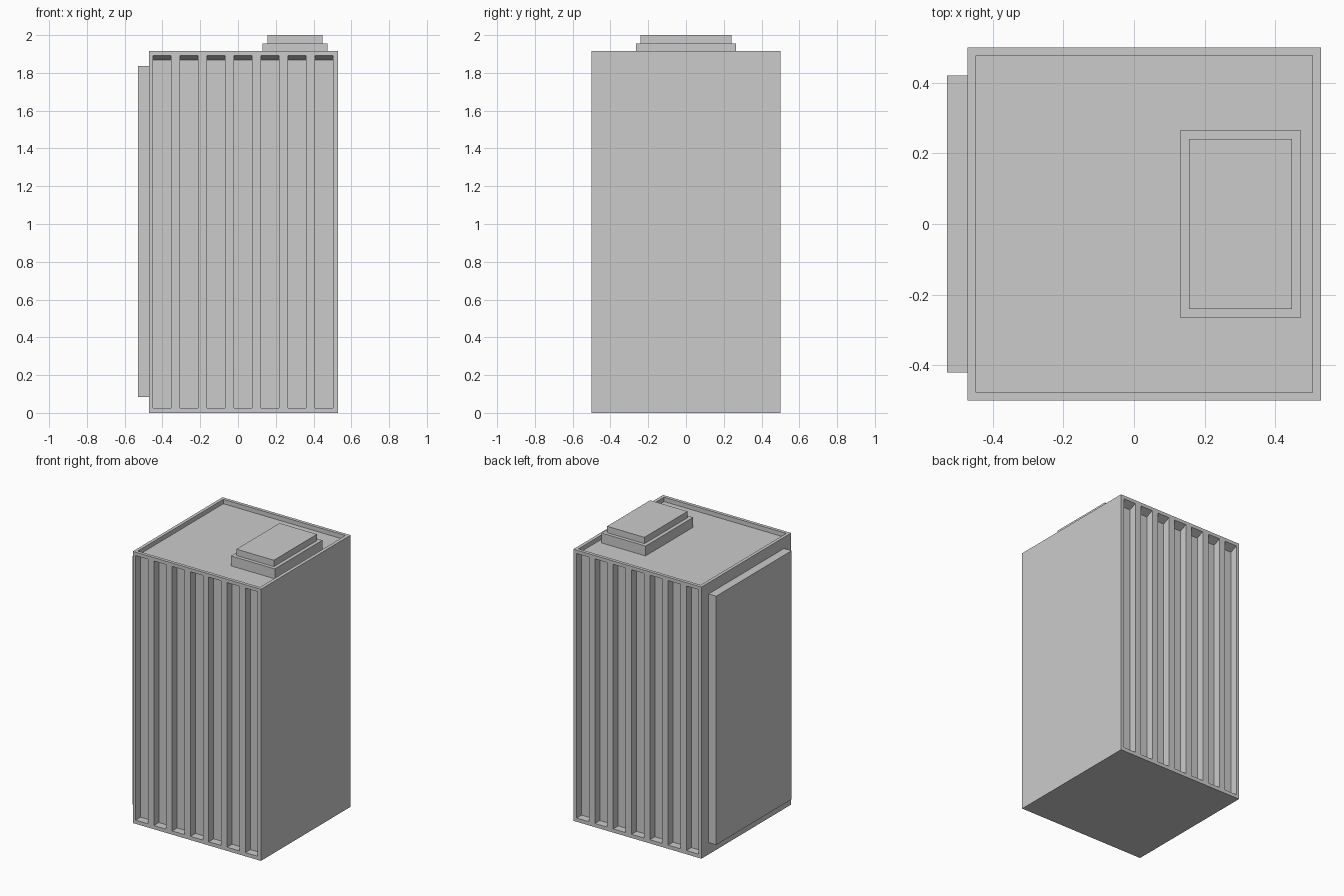
import bpy, bmesh

if "Cube" in bpy.data.objects:
    bpy.data.objects.remove(bpy.data.objects["Cube"])


def prism(bm, profile, x0, x1):
    """Extrude a (y, z) profile along x."""
    a = [bm.verts.new((x0, y, z)) for y, z in profile]
    f = bm.faces.new(a)
    r = bmesh.ops.extrude_face_region(bm, geom=[f])
    for v in r["geom"]:
        if isinstance(v, bmesh.types.BMVert):
            v.co.x = x1


def rect(y, z0, z1):
    return [(-y, z0), (y, z0), (y, z1), (-y, z1)]


def finish(bm, name):
    bmesh.ops.recalc_face_normals(bm, faces=bm.faces[:])
    me = bpy.data.meshes.new(name)
    bm.to_mesh(me)
    bm.free()
    ob = bpy.data.objects.new(name, me)
    bpy.context.collection.objects.link(ob)
    return ob


def box(name, x0, x1, y, z0, z1):
    bm = bmesh.new()
    prism(bm, rect(y, z0, z1), x0, x1)
    return finish(bm, name)


CX = 0.029      # tower centre in x
FLOOR = 1.885   # roof deck inside the parapet

# Main tower
tower = box("tower_body", CX - 0.5, CX + 0.5, 0.5, 0, 1.916)

# Cutters: roof recess and window channels with sloped heads, front and back
bm = bmesh.new()
prism(bm, rect(0.477, FLOOR, 2.1), CX - 0.477, CX + 0.476)
for i in range(7):
    x = CX - 0.002 + (i - 3) * 0.1428
    for s in (-1, 1):
        prof = [(s * 0.445, 0.026), (s * 0.555, 0.026),
                (s * 0.555, 1.916), (s * 0.445, 1.868)]
        prism(bm, prof, x - 0.048, x + 0.048)
cutter = finish(bm, "channel_cutter")
mod = tower.modifiers.new("channels", "BOOLEAN")
mod.operation = "DIFFERENCE"
mod.solver = "EXACT"
mod.object = cutter

# Apply the cut and drop the helper
bpy.context.view_layer.objects.active = tower
bpy.ops.object.modifier_apply(modifier=mod.name)
bpy.data.objects.remove(cutter)

# Raised slab on the left wall
box("side_panel", -0.53, CX - 0.5, 0.42, 0.083, 1.837)

# Stepped rooftop housing
box("roof_housing_base", 0.13, 0.473, 0.265, FLOOR, 1.955)
box("roof_housing_top", 0.156, 0.448, 0.24, 1.955, 2.0)
